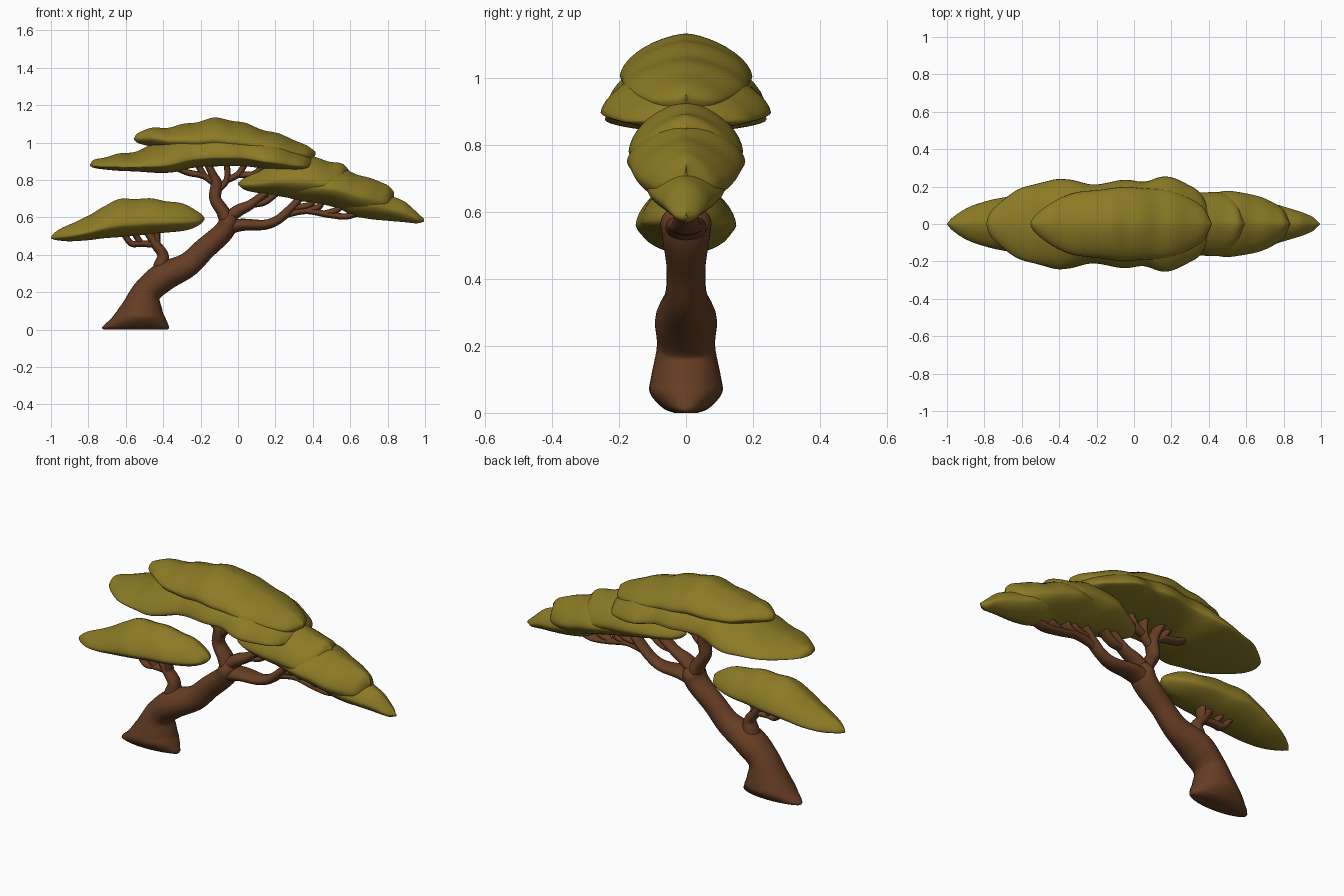
import bpy, bmesh, math


def material(name, colour):
    m = bpy.data.materials.new(name)
    m.diffuse_color = (*colour, 1)
    return m


LEAF = material("olive_leaf", (0.262, 0.196, 0.019))
BARK = material("brown_bark", (0.132, 0.048, 0.018))


def spline(pts, steps):
    """Catmull-Rom through tuples of any length."""
    out = []
    for i in range(len(pts) - 1):
        quad = (pts[max(i - 1, 0)], pts[i], pts[i + 1], pts[min(i + 2, len(pts) - 1)])
        for s in range(steps):
            t = s / steps
            out.append([0.5 * (2 * b + (c - a) * t + (2 * a - 5 * b + 4 * c - d) * t * t
                               + (3 * b - a - 3 * c + d) * t ** 3) for a, b, c, d in zip(*quad)])
    out.append(list(pts[-1]))
    return out


def loft(name, rings, mat):
    """Bridge equal rings into one closed smooth object."""
    bm = bmesh.new()
    loops = [[bm.verts.new(p) for p in r] for r in rings]
    n = len(loops[0])
    for a, b in zip(loops, loops[1:]):
        for j in range(n):
            k = (j + 1) % n
            bm.faces.new((a[j], a[k], b[k], b[j]))
    bm.faces.new(loops[0])
    bm.faces.new(loops[-1])
    bmesh.ops.recalc_face_normals(bm, faces=bm.faces)
    me = bpy.data.meshes.new(name)
    bm.to_mesh(me)
    bm.free()
    ob = bpy.data.objects.new(name, me)
    bpy.context.collection.objects.link(ob)
    me.materials.append(mat)
    for f in me.polygons:
        f.use_smooth = len(f.vertices) == 4
    return ob


def branch(name, pts, n=20):
    """Limb in the y=0 plane; points are (x, z, in-plane radius, y radius)."""
    path = spline(pts, 6)
    rings = []
    for i, (x, z, r, ry) in enumerate(path):
        a, b = path[max(i - 1, 0)], path[min(i + 1, len(path) - 1)]
        dx, dz = b[0] - a[0], b[1] - a[1]
        dx *= min(max((z - 0.06) / 0.16, 0), 1)  # keep rings level at the foot
        d = math.hypot(dx, dz)
        nx, nz = -dz / d, dx / d
        ring = []
        for j in range(n):
            t = 2 * math.pi * j / n
            c = r * math.cos(t)
            ring.append((x + nx * c, ry * math.sin(t), max(z + nz * c, 0)))
        rings.append(ring)
    return loft(name, rings, BARK)


def twig(name, pts, r=0.016):
    """Thin limb that widens sideways into the foliage."""
    m = len(pts) - 1
    return branch(name, [(x, z, r * (1.15 - 0.15 * i / m), r * (1.4 + 0.9 * i / m))
                         for i, (x, z) in enumerate(pts)], 12)


def pad(name, pts, rim=0.3, power=1.3, n=40):
    """Foliage cloud along x; points are (x, top z, bottom z, half width)."""
    rings = []
    for x, top, bot, w in spline(pts, 8):
        top, w = max(top, bot + 0.004), max(w, 0.003)
        top += 0.004 * math.sin(37 * x) * min(1, w / 0.1)
        zr = bot + rim * (top - bot)
        ring = []
        for j in range(n):
            t = 2 * math.pi * j / n
            c, s = math.cos(t), math.sin(t)
            ripple = 1 + 0.02 * math.sin(23 * x + 3 * c)
            y = w * ripple * math.copysign(abs(c) ** power, c)
            h = (top - zr) if s > 0 else (zr - bot)
            ring.append((x, y, zr + h * math.copysign(abs(s) ** 1.2, s)))
        rings.append(ring)
    return loft(name, rings, LEAF)


# Trunk with flared foot
branch("trunk", [(-0.547, 0.0, 0.17, 0.035), (-0.547, 0.015, 0.178, 0.07),
                 (-0.532, 0.06, 0.145, 0.108), (-0.518, 0.11, 0.115, 0.104),
                 (-0.488, 0.20, 0.078, 0.087), (-0.40, 0.28, 0.078, 0.092),
                 (-0.27, 0.345, 0.066, 0.064), (-0.18, 0.43, 0.060, 0.058),
                 (-0.08, 0.52, 0.055, 0.070), (-0.05, 0.58, 0.050, 0.074),
                 (-0.06, 0.62, 0.030, 0.040)], 28)

# Main limbs
branch("left_limb", [(-0.42, 0.27, 0.05, 0.05), (-0.41, 0.34, 0.042, 0.048),
                     (-0.402, 0.40, 0.03, 0.04), (-0.44, 0.455, 0.026, 0.035),
                     (-0.49, 0.53, 0.018, 0.03)])
branch("middle_limb", [(-0.05, 0.56, 0.045, 0.06), (-0.08, 0.63, 0.036, 0.05),
                       (-0.122, 0.70, 0.032, 0.04), (-0.115, 0.775, 0.032, 0.04),
                       (-0.135, 0.83, 0.022, 0.04), (-0.17, 0.90, 0.02, 0.05)])
branch("upper_right_limb", [(-0.06, 0.59, 0.035, 0.05), (0.0, 0.635, 0.033, 0.045),
                            (0.07, 0.67, 0.026, 0.035), (0.16, 0.74, 0.02, 0.035)])
branch("right_limb", [(-0.07, 0.54, 0.04, 0.06), (0.02, 0.56, 0.033, 0.06),
                      (0.14, 0.56, 0.027, 0.045), (0.21, 0.585, 0.025, 0.035),
                      (0.27, 0.635, 0.024, 0.035), (0.33, 0.70, 0.018, 0.035)])

# Twigs reaching the foliage
for i, pts in enumerate([
        [(-0.40, 0.39), (-0.43, 0.46), (-0.43, 0.54)],
        [(-0.44, 0.455), (-0.52, 0.46), (-0.57, 0.46), (-0.61, 0.51)],
        [(-0.52, 0.46), (-0.55, 0.51)],
        [(-0.115, 0.77), (-0.18, 0.82), (-0.27, 0.84), (-0.34, 0.87)],
        [(-0.18, 0.82), (-0.22, 0.89)],
        [(-0.115, 0.74), (-0.06, 0.80), (-0.06, 0.89)],
        [(-0.06, 0.80), (0.0, 0.83), (0.04, 0.89)],
        [(0.0, 0.83), (0.08, 0.83), (0.13, 0.87)],
        [(0.06, 0.67), (0.14, 0.68), (0.22, 0.74)],
        [(0.24, 0.61), (0.36, 0.635), (0.48, 0.615), (0.58, 0.605), (0.66, 0.63)],
        [(0.36, 0.635), (0.43, 0.655), (0.45, 0.69)],
        [(0.29, 0.65), (0.38, 0.665), (0.41, 0.70)],
        [(0.47, 0.62), (0.53, 0.64), (0.56, 0.67)]]):
    twig(f"twig_{i + 1}", pts)

# Left foliage
pad("left_foliage", [(-1.0, 0.497, 0.487, 0.0), (-0.97, 0.525, 0.478, 0.035),
                     (-0.90, 0.565, 0.472, 0.08), (-0.80, 0.605, 0.478, 0.12),
                     (-0.72, 0.66, 0.488, 0.14), (-0.60, 0.70, 0.497, 0.147),
                     (-0.40, 0.692, 0.517, 0.128), (-0.28, 0.665, 0.53, 0.095),
                     (-0.21, 0.63, 0.557, 0.055), (-0.178, 0.597, 0.588, 0.0)], 0.32)

# Wide middle foliage layer, filling up into the crown
pad("middle_foliage", [(-0.79, 0.885, 0.875, 0.0), (-0.76, 0.912, 0.862, 0.075),
                       (-0.65, 0.935, 0.85, 0.165), (-0.54, 0.957, 0.845, 0.21),
                       (-0.43, 1.0, 0.838, 0.24), (-0.34, 1.045, 0.842, 0.232),
                       (-0.22, 1.08, 0.868, 0.215), (-0.05, 1.09, 0.874, 0.232),
                       (0.05, 1.07, 0.872, 0.23), (0.16, 1.04, 0.858, 0.252),
                       (0.28, 0.995, 0.848, 0.215), (0.36, 0.945, 0.85, 0.16),
                       (0.43, 0.89, 0.87, 0.0)], 0.22, 1.25)

# Crown layer
pad("crown_foliage", [(-0.555, 1.025, 1.015, 0.0), (-0.53, 1.055, 0.995, 0.045),
                      (-0.45, 1.077, 0.975, 0.11), (-0.36, 1.084, 0.95, 0.15),
                      (-0.25, 1.105, 0.93, 0.178), (-0.12, 1.13, 0.92, 0.19),
                      (0.0, 1.112, 0.91, 0.195), (0.15, 1.065, 0.90, 0.185),
                      (0.28, 1.025, 0.89, 0.145), (0.37, 0.98, 0.89, 0.09),
                      (0.415, 0.95, 0.935, 0.0)], 0.45)

# Stepped layers descending to the right
pad("right_foliage_top", [(0.0, 0.785, 0.775, 0.0), (0.05, 0.82, 0.742, 0.07),
                          (0.18, 0.89, 0.72, 0.14), (0.30, 0.93, 0.70, 0.168),
                          (0.42, 0.92, 0.69, 0.17), (0.50, 0.897, 0.69, 0.155),
                          (0.56, 0.882, 0.70, 0.11), (0.595, 0.85, 0.75, 0.0)], 0.4)
pad("right_foliage_middle", [(0.2, 0.76, 0.74, 0.0), (0.30, 0.83, 0.695, 0.12),
                             (0.45, 0.865, 0.67, 0.168), (0.55, 0.86, 0.645, 0.172),
                             (0.65, 0.828, 0.62, 0.155), (0.74, 0.795, 0.605, 0.115),
                             (0.80, 0.775, 0.61, 0.075), (0.835, 0.735, 0.66, 0.0)], 0.45)
pad("right_foliage_tip", [(0.5, 0.72, 0.68, 0.0), (0.60, 0.765, 0.615, 0.10),
                          (0.70, 0.76, 0.592, 0.115), (0.80, 0.725, 0.582, 0.092),
                          (0.88, 0.688, 0.575, 0.07), (0.92, 0.66, 0.571, 0.055),
                          (0.96, 0.625, 0.568, 0.035), (0.995, 0.592, 0.578, 0.0)], 0.45)
